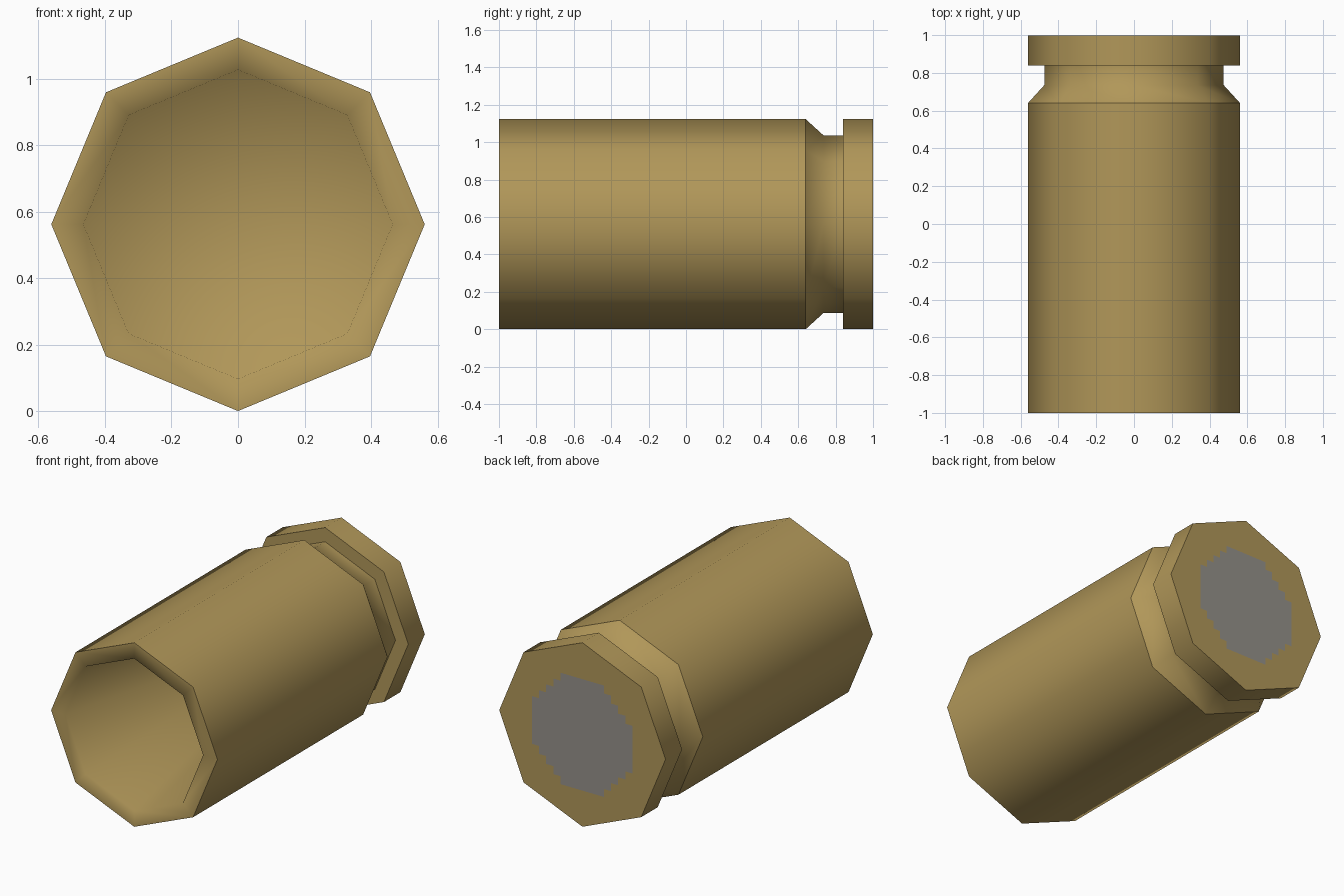
import bpy, bmesh, math
from mathutils import Matrix

if "Cube" in bpy.data.objects:
    bpy.data.objects.remove(bpy.data.objects["Cube"])

R, SIDES = 0.5615, 8


def material(name, rgb):
    m = bpy.data.materials.new(name)
    m.diffuse_color = (*rgb, 1)
    m.use_nodes = True
    m.node_tree.nodes["Principled BSDF"].inputs["Base Color"].default_value = m.diffuse_color
    return m


def add_object(name, bm, mat):
    me = bpy.data.meshes.new(name)
    bm.to_mesh(me)
    bm.free()
    me.materials.append(mat)
    ob = bpy.data.objects.new(name, me)
    bpy.context.collection.objects.link(ob)
    return ob


brass = material("brass", (0.44, 0.31, 0.10))
grey = material("primer_grey", (0.30, 0.285, 0.255))

# Casing: (y, radius, sharp edge) from the rim of the bore to the base
profile = [(-1.0, 0.465, False), (-1.0, R, True),
           (0.64, R, True), (0.735, 0.475, False), (0.84, 0.475, True),
           (0.84, R, True), (0.999, R, True)]
bm = bmesh.new()
rings = []
for y, r, sharp in profile:
    rings.append([bm.verts.new((r * math.cos(i * math.tau / SIDES), y,
                                R + r * math.sin(i * math.tau / SIDES)))
                  for i in range(SIDES)])
for a, b in zip(rings, rings[1:]):
    for i in range(SIDES):
        j = (i + 1) % SIDES
        bm.faces.new((a[i], a[j], b[j], b[i]))
bm.faces.new(rings[-1])
# Bore: tapers to a point inside
tip = bm.verts.new((0, 0.85, R))
for i in range(SIDES):
    bm.faces.new((rings[0][i], rings[0][(i + 1) % SIDES], tip))
bmesh.ops.recalc_face_normals(bm, faces=bm.faces)
for f in bm.faces:
    f.smooth = True
for ring, (_, _, sharp) in zip(rings, profile):
    if sharp:
        for i in range(SIDES):
            bm.edges.get((ring[i], ring[(i + 1) % SIDES])).smooth = False
add_object("casing", bm, brass)

# Primer: thin stepped disc on the base, trimmed from a square grid
bm = bmesh.new()
bmesh.ops.create_grid(bm, x_segments=14, y_segments=14, size=0.34)
outside = [f for f in bm.faces if f.calc_center_median().length > 0.345]
bmesh.ops.delete(bm, geom=outside, context='FACES')
bmesh.ops.transform(bm, verts=bm.verts, matrix=Matrix.Translation((0, 1.001, R))
                    @ Matrix.Rotation(-math.pi / 2, 4, 'X'))
add_object("primer", bm, grey)
